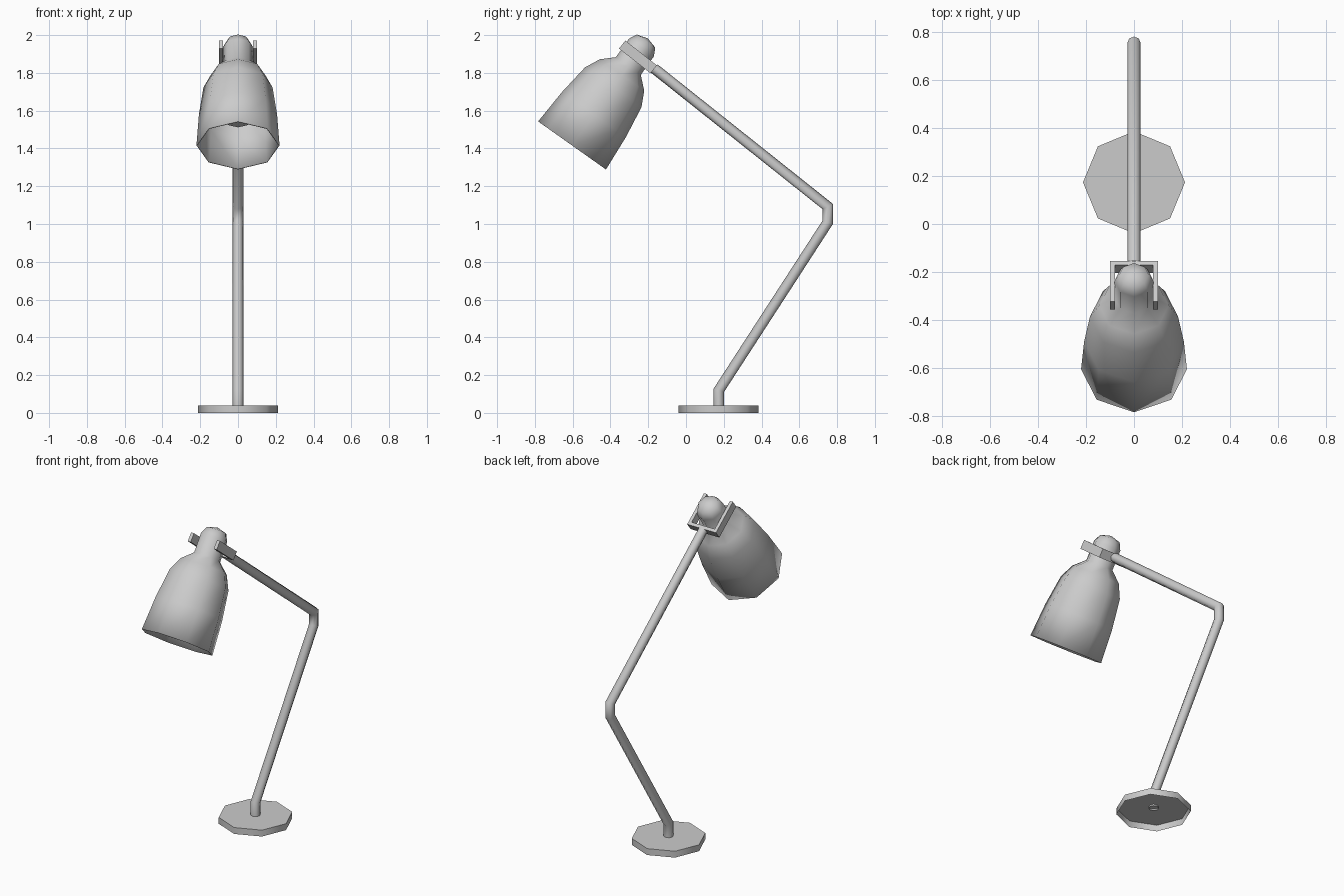
import bpy, bmesh, math
from mathutils import Vector, Matrix

if "Cube" in bpy.data.objects:
    bpy.data.objects.remove(bpy.data.objects["Cube"])

SIDES = 8
SMOOTH = math.radians(55)


def make_object(name, bm, smooth=True):
    bmesh.ops.recalc_face_normals(bm, faces=bm.faces)
    mesh = bpy.data.meshes.new(name)
    bm.to_mesh(mesh)
    bm.free()
    ob = bpy.data.objects.new(name, mesh)
    bpy.context.collection.objects.link(ob)
    bpy.ops.object.select_all(action='DESELECT')
    ob.select_set(True)
    bpy.context.view_layer.objects.active = ob
    if smooth:
        bpy.ops.object.shade_smooth_by_angle(angle=SMOOTH)
    return ob


def bridge(bm, rings):
    for a, b in zip(rings, rings[1:]):
        for i in range(SIDES):
            j = (i + 1) % SIDES
            bm.faces.new((a[i], a[j], b[j], b[i]))


def ring(bm, centre, u, v):
    angles = [2 * math.pi * i / SIDES for i in range(SIDES)]
    return [bm.verts.new(centre + u * math.cos(a) + v * math.sin(a)) for a in angles]


X = Vector((1, 0, 0))


def lathe(name, profile, origin, axis, cap_start=False, cap_end=False):
    """Revolve (distance along axis, radius) pairs about an axis in the yz plane."""
    bm = bmesh.new()
    v = axis.cross(X)
    rings = [ring(bm, origin + axis * t, X * r, v * r) for t, r in profile]
    bridge(bm, rings)
    if cap_start:
        bm.faces.new(rings[0])
    if cap_end:
        bm.faces.new(rings[-1])
    bmesh.ops.remove_doubles(bm, verts=bm.verts, dist=0.0005)
    return make_object(name, bm)


def tube(name, points, radius):
    """Open tube with mitred bends along a path in the yz plane."""
    bm = bmesh.new()
    pts = [Vector((0, y, z)) for y, z in points]
    dirs = [(b - a).normalized() for a, b in zip(pts, pts[1:])]
    rings = []
    for i, p in enumerate(pts):
        d0, d1 = dirs[max(i - 1, 0)], dirs[min(i, len(dirs) - 1)]
        mid = (d0 + d1).normalized()
        rings.append(ring(bm, p, X * radius, mid.cross(X) * radius / mid.dot(d1)))
    bridge(bm, rings)
    return make_object(name, bm)


# Base: shallow octagonal dish, open underneath
lathe("base", [(0, 0.212), (0.04, 0.212)], Vector((0, 0.173, 0)),
      Vector((0, 0, 1)), cap_end=True)

# Bent arm
tube("arm", [(0.174, 0.03), (0.174, 0.12), (0.751, 1.01),
             (0.751, 1.092), (-0.168, 1.823)], 0.028)

# U-shaped bracket at the end of the arm, profile in the arm's plane
along = Vector((0, -0.787, 0.617)).normalized()
across = along.cross(X)
start = Vector((0, -0.171, 1.819))
bm = bmesh.new()
outline = [(-0.1, 0), (0.1, 0), (0.1, 0.212), (0.08, 0.212),
           (0.08, 0.02), (-0.08, 0.02), (-0.08, 0.212), (-0.1, 0.212)]
face = bm.faces.new([bm.verts.new(start + X * x + along * t - across * 0.027)
                     for x, t in outline])
ext = bmesh.ops.extrude_face_region(bm, geom=[face])
bmesh.ops.translate(bm, vec=across * 0.054,
                    verts=[e for e in ext["geom"] if isinstance(e, bmesh.types.BMVert)])
make_object("bracket", bm, smooth=False)

# Shade with neck and rounded cap
rim = Vector((0, -0.603, 1.416))
axis = Vector((0, 0.578, 0.816)).normalized()
shade = lathe("shade", [(0, 0.22), (0.2, 0.207), (0.377, 0.183), (0.457, 0.144),
                        (0.515, 0.081), (0.635, 0.081), (0.677, 0.06), (0.694, 0)],
              rim, axis)
wall = shade.modifiers.new("wall", 'SOLIDIFY')
wall.thickness = 0.005
wall.offset = -1

# Lamp socket inside the shade
lathe("socket", [(0.17, 0.075), (0.52, 0.075)], rim, axis, cap_start=True)
